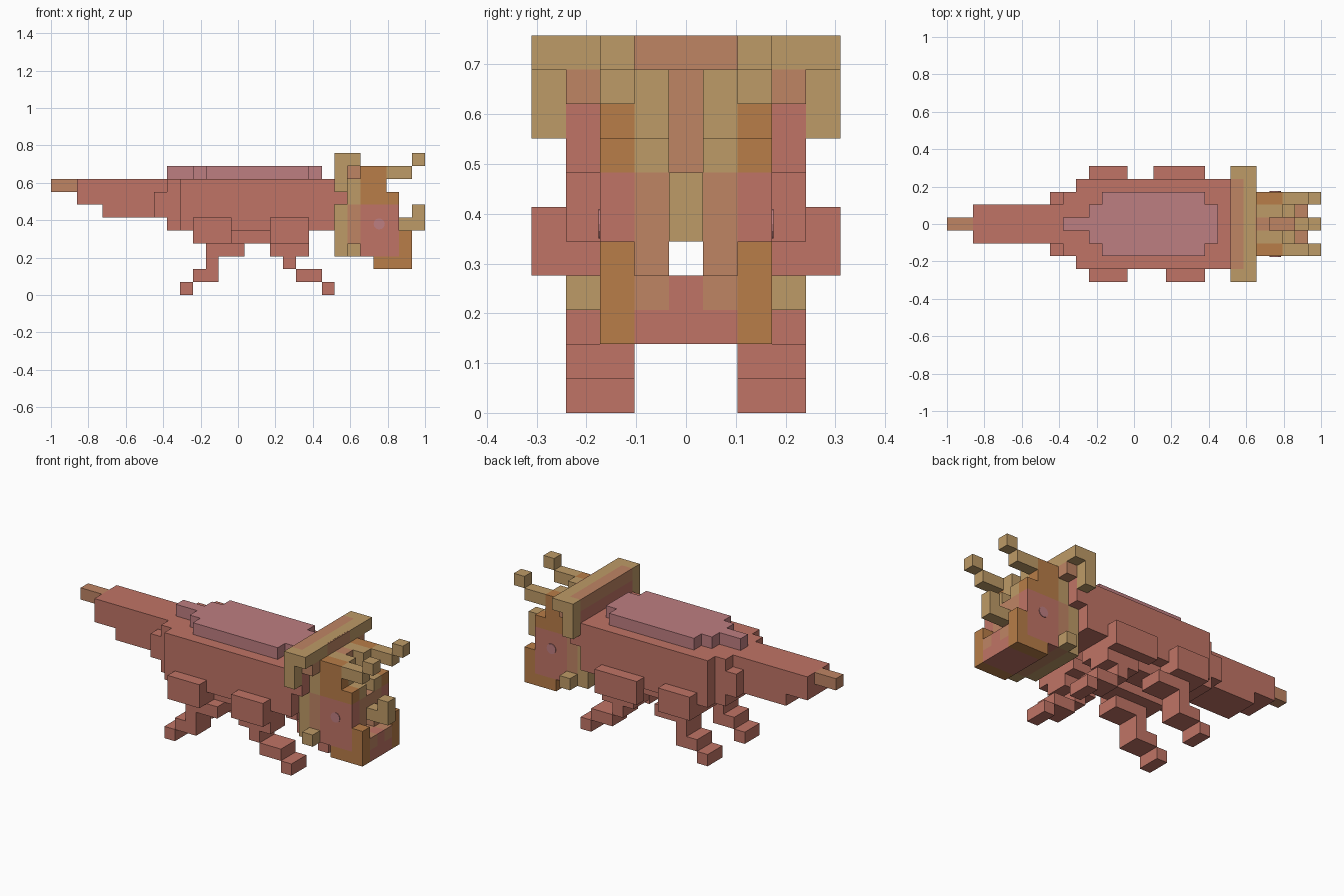
import bpy, bmesh, math
from mathutils import Matrix, Vector

cube = bpy.data.objects.get("Cube")
if cube:
    bpy.data.objects.remove(cube, do_unlink=True)

U = 2 / 29  # edge of one block; the model is 29 x 9 x 11 blocks


def material(name, rgb):
    lin = [((c / 255 + 0.055) / 1.055) ** 2.4 for c in rgb] + [1]
    m = bpy.data.materials.new(name)
    m.use_nodes = True
    m.diffuse_color = lin
    m.node_tree.nodes["Principled BSDF"].inputs["Base Color"].default_value = lin
    return m


RED = material("brick red", (192, 116, 102))
PINK = material("dusty pink", (190, 126, 129))
GOLD = material("tan gold", (190, 155, 103))
ORANGE = material("burnt orange", (184, 125, 72))
SALMON = material("salmon", (191, 133, 100))


def finish(name, bm, mat):
    mesh = bpy.data.meshes.new(name)
    bm.to_mesh(mesh)
    bm.free()
    mesh.materials.append(mat)
    bpy.context.collection.objects.link(bpy.data.objects.new(name, mesh))


def part(name, mat, *boxes, mirror=False):
    """Boxes in block units: x0, x1, y0, y1, z0, z1; mirror copies across y."""
    bm = bmesh.new()
    todo = list(boxes)
    if mirror:
        todo += [(a, b, 9 - d, 9 - c, e, f) for a, b, c, d, e, f in boxes]
    for x0, x1, y0, y1, z0, z1 in todo:
        centre = Vector(((x0 + x1) / 2 - 14.5, (y0 + y1) / 2 - 4.5, (z0 + z1) / 2)) * U
        size = Vector((x1 - x0, y1 - y0, z1 - z0)) * U
        bmesh.ops.create_cube(bm, size=1, matrix=Matrix.Translation(centre) @ Matrix.Diagonal((*size, 1)))
    finish(name, bm, mat)


# Tail
part("tail_tip", SALMON, (0, 2, 4, 5, 8, 9))
part("tail", RED, (2, 4, 3, 6, 7, 9), (4, 9, 3, 6, 6, 9))
part("tail_base", RED, (8, 9, 2, 7, 6, 8), (9, 10, 2, 7, 5, 9))

# Body: side walls, closed ends and an open belly channel
part("body_sides", RED, (10, 22, 1, 3, 5, 9), mirror=True)
part("body_ends", RED, (10, 13, 3, 6, 5, 9), (20, 22, 3, 6, 5, 9))
part("belly", RED, (11, 20, 2, 4, 4, 5), mirror=True)
part("back_hump", PINK, (9, 11, 4, 5, 9, 10), (11, 12, 3, 6, 9, 10),
     (12, 20, 2, 7, 9, 10), (20, 21, 3, 6, 9, 10))

# Legs
part("hips", RED, (11, 14, 0, 2, 4, 6), (17, 20, 0, 2, 4, 6), mirror=True)
part("shoulder_bump", RED, (16, 17, 8, 9, 4, 6))
part("rear_legs", RED, (12, 15, 1, 3, 3, 4), (12, 13, 1, 3, 1, 3),
     (11, 12, 1, 3, 1, 2), (10, 11, 1, 3, 0, 1), mirror=True)
part("front_legs", RED, (17, 20, 1, 3, 3, 4), (18, 19, 1, 3, 2, 3),
     (19, 21, 1, 3, 1, 2), (21, 22, 1, 3, 0, 1), mirror=True)

# Frill
part("frill_plate", RED, (22, 23, 1, 8, 7, 10))
part("frill_crest", SALMON, (22, 23, 1, 8, 10, 11), (23.9, 24, 3, 6, 10, 10.99))
part("frill_rim", GOLD, (23, 23.9, 3, 6, 10, 11))
part("frill_corners", GOLD, (22, 23, 0, 1, 8, 11), (23, 24, 0, 3, 10, 11), mirror=True)
part("frill_braces", SALMON, (23, 24, 1, 2, 9, 10), mirror=True)

# Head, with an open slot along its middle
part("head_back", GOLD, (22, 23, 2, 4, 3, 7), mirror=True)
part("head_back_middle", GOLD, (22, 23, 4, 5, 5, 7), (22, 23, 4, 5, 3, 4))
part("crown", GOLD, (23, 24, 2, 7, 7, 10))
part("jaw_hinge", SALMON, (23, 24, 2, 4, 3, 7), mirror=True)
part("cheek_spikes", GOLD, (23, 24, 1, 2, 3, 4), mirror=True)
part("cheeks", RED, (24, 27, 2, 3, 3, 7), mirror=True)
part("muzzle", SALMON, (24, 27, 3, 4, 3, 7), mirror=True)
part("muzzle_middle", SALMON, (23, 27, 4, 5, 5, 7), (23, 27, 4, 5, 3, 4))
part("brow", ORANGE, (24, 26, 2, 3, 7, 10), (26, 27, 2, 3, 7, 8), mirror=True)
part("forehead", GOLD, (24, 26, 3, 4, 7, 10), (26, 27, 3, 4, 7, 8), mirror=True)
part("forehead_ridge", SALMON, (24, 25, 4, 5, 7, 10))

# Beak
part("beak_sides", ORANGE, (25, 28, 2, 3, 2, 3), (27, 28, 2, 3, 3, 5), mirror=True)
part("beak_floor", RED, (25, 28, 3, 6, 2, 3), (27, 28, 4, 5, 3, 4))
part("beak_lip", SALMON, (27, 28, 3, 4, 3, 4), mirror=True)

# Horns
part("brow_horns", GOLD, (26, 28, 2, 3, 9, 10), (28, 29, 2, 3, 10, 11), mirror=True)
part("nose_horn", GOLD, (27, 28, 4, 5, 5, 6), (28, 29, 4, 5, 5, 7))

# Eyes: thin discs on the cheeks
bm = bmesh.new()
for side in (-1, 1):
    place = Matrix.Translation((0.755, side * 2.5 * U, 0.38)) @ Matrix.Rotation(math.pi / 2, 4, "X")
    bmesh.ops.create_cone(bm, cap_ends=True, segments=12, radius1=0.03, radius2=0.03,
                          depth=0.006, matrix=place)
finish("eyes", bm, PINK)
